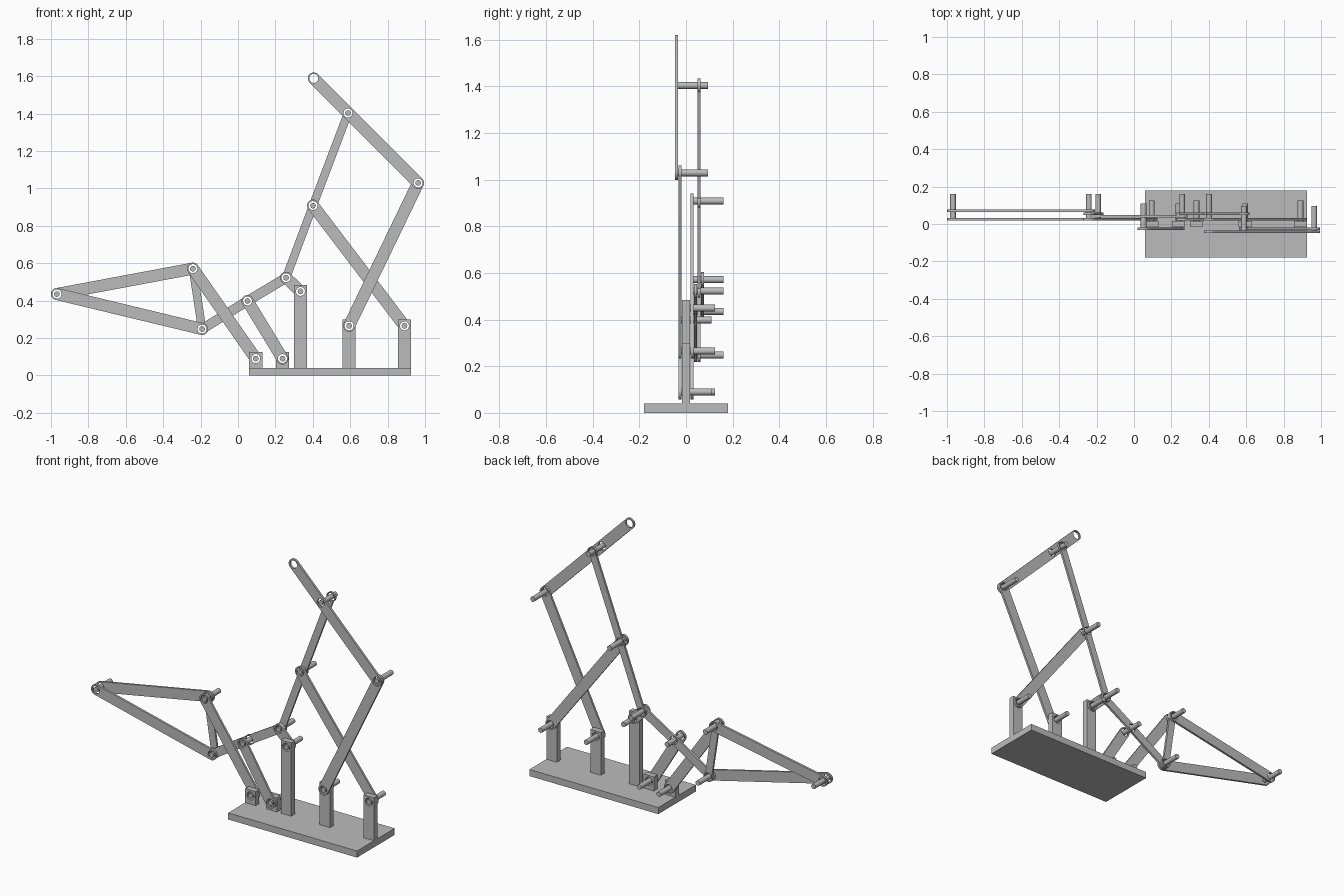
import bpy
import math
from mathutils import Vector

cube = bpy.data.objects.get("Cube")
if cube:
    bpy.data.objects.remove(cube, do_unlink=True)

# One plain grey for everything
grey = bpy.data.materials.new("plain grey")
grey.use_nodes = True
COLOUR = (0.5, 0.5, 0.5, 1)
grey.diffuse_color = COLOUR
grey.node_tree.nodes["Principled BSDF"].inputs["Base Color"].default_value = COLOUR

# Pivot positions in the x-z plane
P = {
    "A": (-0.968, 0.435), "B": (-0.241, 0.571), "C": (-0.192, 0.248),
    "D": (0.095, 0.09), "E": (0.238, 0.09), "F": (0.051, 0.398),
    "G": (0.257, 0.522), "H": (0.334, 0.449), "I": (0.401, 0.908),
    "J": (0.588, 1.403), "K": (0.963, 1.029), "L": (0.405, 1.588),
    "M": (0.594, 0.265), "N": (0.89, 0.265),
}
P = {key: Vector(p) for key, p in P.items()}
HOLE, PIN, END = 0.024, 0.015, 0.032
THICK, PITCH, POST_HALF = 0.013, 0.015, 0.017


def arc(centre, radius, start, end, steps):
    return [centre + radius * Vector((math.cos(a), math.sin(a)))
            for a in (start + (end - start) * i / steps for i in range(steps + 1))]


def circle(centre, radius):
    return arc(centre, radius, 0, math.tau, 32)[:-1]


def plate(name, loops, y_front, y_back):
    """Extruded x-z outline; every loop after the first is a hole."""
    curve = bpy.data.curves.new(name, "CURVE")
    curve.dimensions = "2D"
    curve.fill_mode = "BOTH"
    curve.extrude = (y_back - y_front) / 2
    for loop in loops:
        spline = curve.splines.new("POLY")
        spline.points.add(len(loop) - 1)
        for point, co in zip(spline.points, loop):
            point.co = (co.x, co.y, 0, 1)
        spline.use_cyclic_u = True
    obj = bpy.data.objects.new(name, curve)
    bpy.context.collection.objects.link(obj)
    obj.location.y = (y_front + y_back) / 2
    obj.rotation_euler.x = math.pi / 2
    finish(obj, True)


def finish(obj, convert=False):
    bpy.ops.object.select_all(action="DESELECT")
    obj.select_set(True)
    bpy.context.view_layer.objects.active = obj
    if convert:
        bpy.ops.object.convert(target="MESH")
        obj = bpy.context.object
        bpy.ops.object.mode_set(mode="EDIT")
        bpy.ops.mesh.select_all(action="SELECT")
        bpy.ops.mesh.remove_doubles(threshold=0.00005)
        bpy.ops.mesh.normals_make_consistent(inside=False)
        bpy.ops.object.mode_set(mode="OBJECT")
    obj.data.materials.clear()
    obj.data.materials.append(grey)
    bpy.ops.object.shade_smooth_by_angle(angle=math.radians(30))


def layer(n):
    """Front and back y of a link layer, in front of (n < 0) or behind the posts."""
    if n < 0:
        front = -POST_HALF - 0.002 + n * PITCH + PITCH - THICK
    else:
        front = POST_HALF + 0.002 + (n - 1) * PITCH
    return front, front + THICK


def link(name, keys, n, half=END, end=END):
    """Straight bar with a round eye and a hole at each pivot."""
    pts = [P[k] for k in keys]
    d = pts[-1] - pts[0]
    turn = math.atan2(d.y, d.x)
    a = math.asin(min(1, half / end))
    outline = arc(pts[0], end, turn + a, turn + math.tau - a, 24)
    if a < 1.5:
        for p in pts[1:-1]:
            outline += arc(p, end, turn + math.pi + a, turn + math.tau - a, 12)
    outline += arc(pts[-1], end, turn - math.pi + a, turn + math.pi - a, 24)
    if a < 1.5:
        for p in reversed(pts[1:-1]):
            outline += arc(p, end, turn + a, turn + math.pi - a, 12)
    plate(name, [outline] + [circle(p, HOLE) for p in pts], *layer(n))


# Base slab
bpy.ops.mesh.primitive_cube_add(size=1, location=(0.4925, 0, 0.02))
base = bpy.context.object
base.name = "base"
base.scale = (0.865, 0.36, 0.04)
finish(base)

# Upright posts, each drilled for its pivot
for key in "DEHMN":
    x, z = P[key]
    w, top, foot = 0.035, z + 0.035, 0.038
    box = [Vector(c) for c in ((x - w, foot), (x + w, foot), (x + w, top), (x - w, top))]
    plate("post_" + key.lower(), [box, circle(P[key], HOLE)], -POST_HALF, POST_HALF)

# Links of the mechanism
link("top_arm", "LJK", -2)
link("rear_rocker", "KM", -1)
link("crossing_rocker", "IN", 1)
link("long_upright", "GIJ", 3, 0.022, 0.03)
link("short_crank", "GH", 1)
link("middle_bar", "CFG", 2, 0.026, 0.03)
link("front_rocker", "EF", -1)
link("low_rocker", "BD", 1)
link("triangle_lower_bar", "AC", 1)
link("triangle_upper_bar", "AB", 4)
link("triangle_short_bar", "BC", 3, 0.022, 0.03)

# Pivot pins start at the foremost part and stick out behind
starts = {"J": layer(-2)[0], "K": layer(-2)[0], "M": layer(-1)[0],
          "E": layer(-1)[0], "F": layer(-1)[0]}
starts.update({k: -POST_HALF for k in "DHN"})
starts.update({k: layer(1)[0] for k in "ABCGI"})
LENGTH = 0.142
for key, y in starts.items():
    bpy.ops.mesh.primitive_cylinder_add(
        vertices=32, radius=PIN, depth=LENGTH,
        location=(P[key].x, y + LENGTH / 2, P[key].y), rotation=(math.pi / 2, 0, 0))
    pin = bpy.context.object
    pin.name = "pin_" + key.lower()
    finish(pin)
